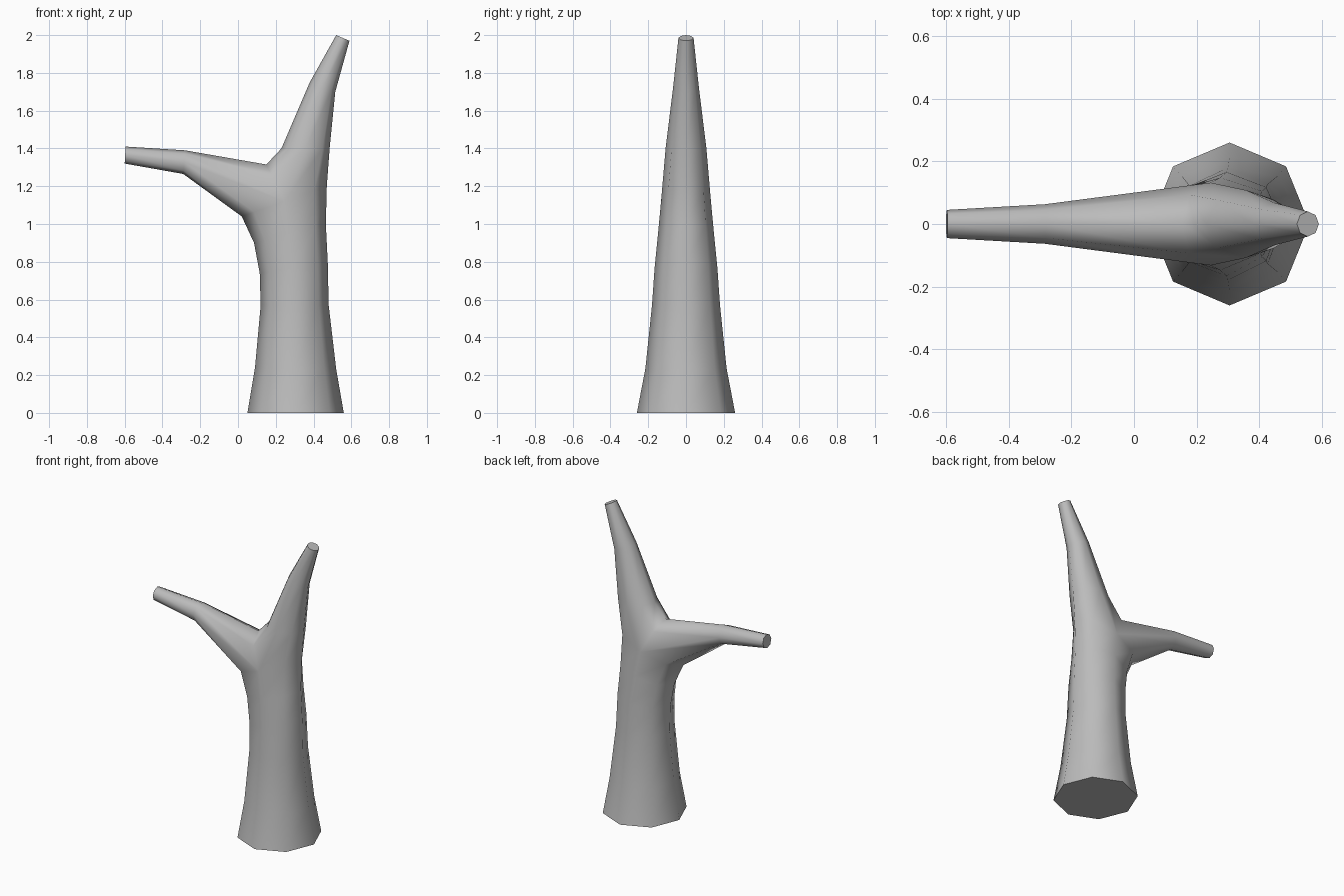
import bpy, bmesh
from math import sin, cos, pi, radians
from mathutils import Vector

cube = bpy.data.objects.get("Cube")
if cube:
    bpy.data.objects.remove(cube, do_unlink=True)

SIDES = 8
bm = bmesh.new()


def ring(left, right, half_depth):
    """Eight-sided ring spanning two (x, z) outline points."""
    a, b = Vector((left[0], 0, left[1])), Vector((right[0], 0, right[1]))
    mid, axis = (a + b) / 2, (b - a) / 2
    return [bm.verts.new(mid + axis * cos(2 * pi * k / SIDES)
                         + Vector((0, half_depth * sin(2 * pi * k / SIDES), 0)))
            for k in range(SIDES)]


def loft(rings):
    for low, high in zip(rings, rings[1:]):
        for k in range(SIDES):
            n = (k + 1) % SIDES
            bm.faces.new((low[k], low[n], high[n], high[k]))


# Flared trunk, rising to the tilted ring where it forks
trunk = [ring(*r) for r in (
    ((0.05, 0), (0.56, 0), 0.26),
    ((0.09, 0.24), (0.52, 0.23), 0.215),
    ((0.12, 0.57), (0.48, 0.57), 0.18),
    ((0.115, 0.74), (0.475, 0.8), 0.166),
    ((0.085, 0.9), (0.465, 1.0), 0.148),
    ((0.02, 1.04), (0.47, 1.2), 0.132))]
loft(trunk)
bm.faces.new(trunk[0][::-1])

# Saddle arch across the fork, shared by both limbs
fork = trunk[-1]
centre = (fork[2].co + fork[6].co) / 2
crotch = Vector((0.15, 0, 1.315))
back, top, front = [
    bm.verts.new(centre + (crotch - centre) * cos(a) + Vector((0, 0.132 * sin(a), 0)))
    for a in (pi / 4, 0, -pi / 4)]

# Upright limb
limb = [fork[0:3] + [back, top, front] + fork[6:8]]
limb += [ring(*r) for r in (
    ((0.23, 1.4), (0.485, 1.4), 0.108),
    ((0.38, 1.75), (0.515, 1.7), 0.068),
    ((0.52, 2.0), (0.59, 1.97), 0.04))]
loft(limb)
bm.faces.new(limb[-1])

# Side branch
branch = [[top, back] + fork[2:7] + [front]]
branch += [ring(*r) for r in (
    ((-0.29, 1.265), (-0.28, 1.39), 0.063),
    ((-0.6, 1.32), (-0.595, 1.41), 0.045))]
loft(branch)
bm.faces.new(branch[-1])

bmesh.ops.recalc_face_normals(bm, faces=bm.faces[:])
mesh = bpy.data.meshes.new("forked_trunk")
bm.to_mesh(mesh)
bm.free()

# Plain grey material
grey = bpy.data.materials.new("plain grey")
grey.use_nodes = True
colour = (0.5, 0.5, 0.5, 1)
grey.diffuse_color = colour
grey.node_tree.nodes["Principled BSDF"].inputs["Base Color"].default_value = colour
mesh.materials.append(grey)

tree = bpy.data.objects.new("forked_trunk", mesh)
bpy.context.collection.objects.link(tree)
bpy.ops.object.select_all(action='DESELECT')
tree.select_set(True)
bpy.context.view_layer.objects.active = tree
bpy.ops.object.shade_smooth_by_angle(angle=radians(70))
